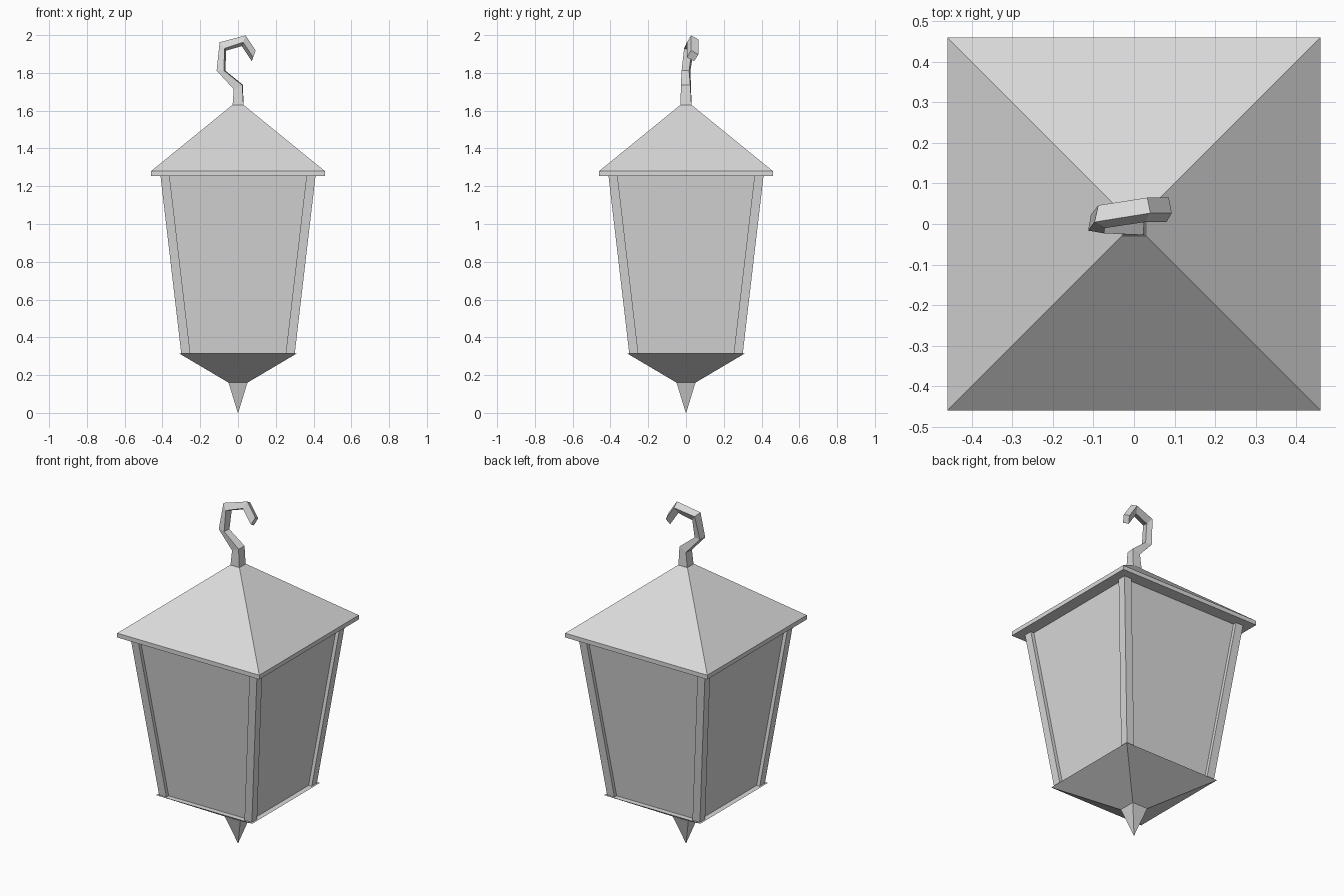
import bpy
import bmesh
from math import radians, cos, sin, sqrt
from mathutils import Vector

cube = bpy.data.objects.get("Cube")
if cube:
    bpy.data.objects.remove(cube, do_unlink=True)

COLOR = (0.7, 0.7, 0.7, 1.0)
grey = bpy.data.materials.new("light_grey_metal")
grey.use_nodes = True
grey.diffuse_color = COLOR
grey.node_tree.nodes["Principled BSDF"].inputs["Base Color"].default_value = COLOR


def loft(name, rings):
    """Skin a run of four-sided rings and cap both ends."""
    bm = bmesh.new()
    loops = [[bm.verts.new(p) for p in ring] for ring in rings]
    for a, b in zip(loops, loops[1:]):
        for i in range(4):
            j = (i + 1) % 4
            bm.faces.new((a[i], a[j], b[j], b[i]))
    bm.faces.new(loops[0][::-1])
    bm.faces.new(loops[-1])
    bmesh.ops.remove_doubles(bm, verts=bm.verts, dist=0.0001)
    bmesh.ops.recalc_face_normals(bm, faces=bm.faces)
    mesh = bpy.data.meshes.new(name)
    bm.to_mesh(mesh)
    bm.free()
    mesh.materials.append(grey)
    obj = bpy.data.objects.new(name, mesh)
    bpy.context.collection.objects.link(obj)
    return obj


def square(half, z, cx=0.0, cy=0.0):
    corners = ((-1, -1), (1, -1), (1, 1), (-1, 1))
    return [(cx + half * sx, cy + half * sy, z) for sx, sy in corners]


def hook_ring(x, y, z, angle, half, roll):
    """Square section whose outer side points along angle in the xz plane."""
    outward = Vector((cos(radians(angle)), 0, sin(radians(angle))))
    side = Vector((0, 1, 0))
    center, r = Vector((x, y, z)), half * sqrt(2)
    turns = [radians(roll + 45 + 90 * k) for k in range(4)]
    return [center + r * (cos(t) * outward + sin(t) * side) for t in turns]


BOTTOM, TOP = 0.31, 1.26

# Roof with a thin eave
loft("roof", [square(0.46, 1.255), square(0.46, 1.28), square(0.03, 1.63)])

# Recessed panes
loft("panes", [square(0.28, BOTTOM), square(0.39, TOP)])

# Leaning corner posts
for sx, side in ((-1, "right"), (1, "left")):
    for sy, end in ((-1, "front"), (1, "back")):
        loft(f"post_{end}_{side}", [
            square(0.024, BOTTOM, sx * 0.276, sy * 0.276),
            square(0.024, TOP, sx * 0.387, sy * 0.387)])

# Tapered base and pointed finial
loft("base", [square(0.05, 0.16), square(0.312, 0.315)])
spike = loft("finial", [square(0.001, 0.0), square(0.05, 0.16)])

# Hanging hook, slightly twisted
loft("hook", [
    hook_ring(0.0, 0.0, 1.625, 180, 0.029, 0),
    hook_ring(0.002, 0.0, 1.725, 205, 0.025, 5),
    hook_ring(-0.09, 0.0, 1.812, 180, 0.02, 10),
    hook_ring(-0.08, 0.018, 1.94, 128, 0.022, 20),
    hook_ring(0.03, 0.035, 1.97, 70, 0.022, 30),
    hook_ring(0.083, 0.035, 1.89, 70, 0.022, 30),
])
